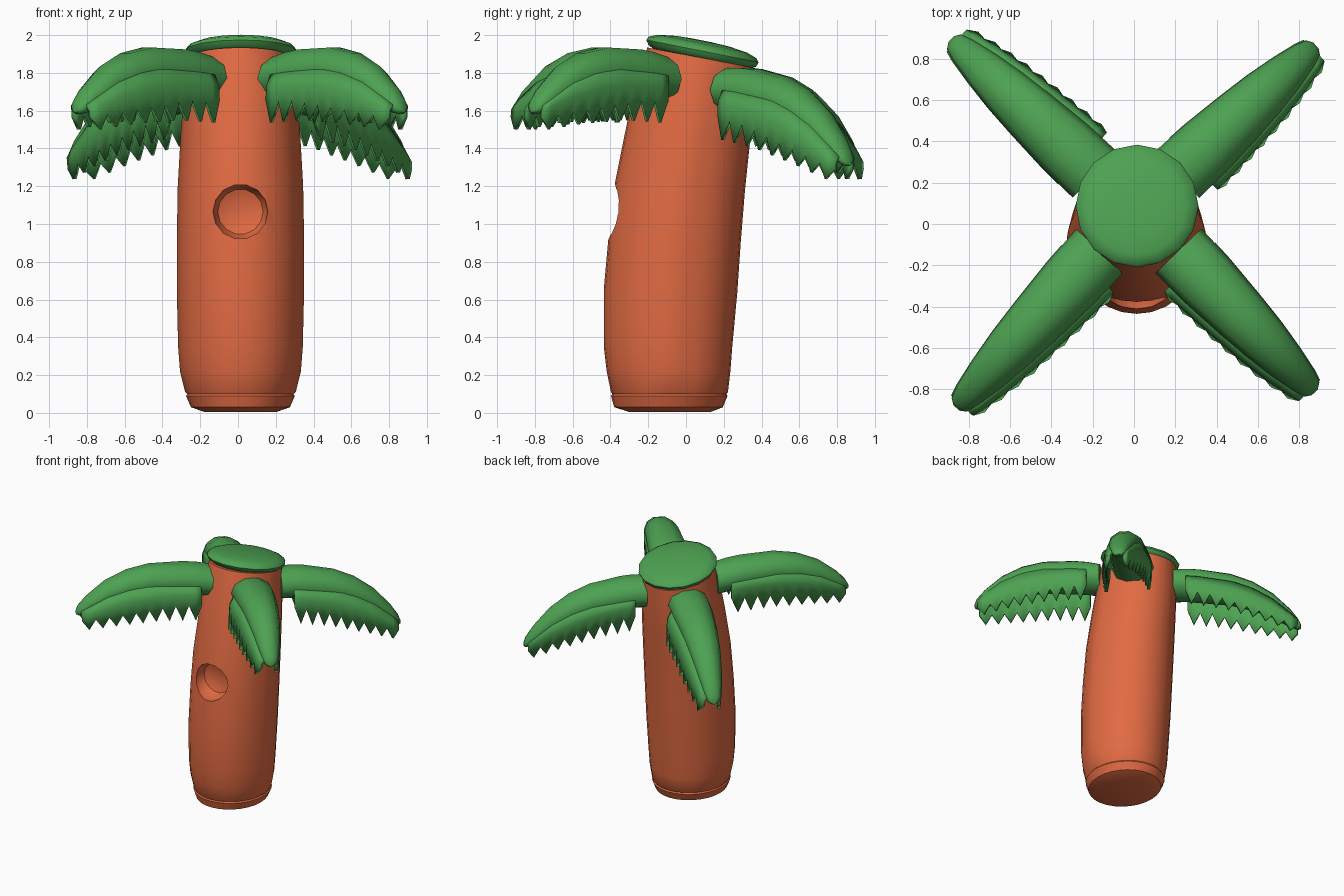
import bpy, bmesh, math
from mathutils import Vector

if "Cube" in bpy.data.objects:
    bpy.data.objects.remove(bpy.data.objects["Cube"])


def material(name, rgb):
    m = bpy.data.materials.new(name)
    m.diffuse_color = (*rgb, 1)
    m.use_nodes = True
    m.node_tree.nodes["Principled BSDF"].inputs["Base Color"].default_value = m.diffuse_color
    return m


ORANGE = material("trunk orange", (0.75, 0.145, 0.055))
GREEN = material("leaf green", (0.075, 0.36, 0.085))


def make_object(name, bm, mat, angle=40):
    bmesh.ops.recalc_face_normals(bm, faces=bm.faces[:])
    mesh = bpy.data.meshes.new(name)
    bm.to_mesh(mesh)
    bm.free()
    mesh.materials.append(mat)
    ob = bpy.data.objects.new(name, mesh)
    bpy.context.collection.objects.link(ob)
    smooth(ob, angle)
    return ob


def smooth(ob, angle=40):
    bpy.ops.object.select_all(action='DESELECT')
    ob.select_set(True)
    bpy.context.view_layer.objects.active = ob
    bpy.ops.object.shade_smooth_by_angle(angle=math.radians(angle))


def loft(rings):
    """Skin a list of closed rings and cap both ends."""
    bm = bmesh.new()
    rows = [[bm.verts.new(p) for p in r] for r in rings]
    n = len(rows[0])
    for a, b in zip(rows, rows[1:]):
        for i in range(n):
            j = (i + 1) % n
            bm.faces.new((a[i], a[j], b[j], b[i]))
    bm.faces.new(rows[0])
    bm.faces.new(rows[-1])
    return bm


def lerp(table, t):
    """Piecewise linear lookup in a list of (t, value) pairs."""
    for (t0, a), (t1, b) in zip(table, table[1:]):
        if t <= t1:
            return a + (b - a) * (t - t0) / (t1 - t0)
    return table[-1][1]


# Trunk: z, front y, back y, half width, tilt, seam ridge height
CX = 0.013
TRUNK = [
    (0.005, -0.30, 0.13, 0.19, 0, 0), (0.03, -0.38, 0.195, 0.262, 0, 0),
    (0.09, -0.397, 0.22, 0.288, 0, 0), (0.10, -0.39, 0.213, 0.28, 0, 0),
    (0.11, -0.397, 0.222, 0.285, 0, 0.008), (0.22, -0.42, 0.235, 0.308, 0, 0.012),
    (0.35, -0.435, 0.245, 0.318, 0, 0.012), (0.65, -0.435, 0.272, 0.325, 0.02, 0.012),
    (0.92, -0.41, 0.29, 0.325, 0.04, 0.012), (1.20, -0.375, 0.312, 0.32, 0.07, 0.012),
    (1.50, -0.312, 0.342, 0.303, 0.11, 0.012), (1.70, -0.262, 0.36, 0.288, 0.15, 0.01),
    (1.88, -0.205, 0.365, 0.268, 0.19, 0.006),
]
N = 28
rings = []
for z, y0, y1, w, tilt, ridge in TRUNK:
    ring = []
    for i in range(N):
        a = 2 * math.pi * i / N
        r = w + (ridge if i % (N // 2) == 0 else 0)
        dy = (y1 - y0) / 2 * math.sin(a)
        ring.append((CX + r * math.cos(a), (y0 + y1) / 2 + dy, z - tilt * dy))
    rings.append(ring)
trunk = make_object("trunk", loft(rings), ORANGE)

# Round hollow in the front of the trunk
hole = [[(CX + r * math.cos(2 * math.pi * i / 14), y, 1.065 + r * math.sin(2 * math.pi * i / 14))
         for i in range(14)]
        for y, r in ((-0.55, 0.145), (-0.34, 0.145), (-0.29, 0.12), (-0.27, 0.07))]
cutter = make_object("hollow_cutter", loft(hole), ORANGE)
mod = trunk.modifiers.new("hollow", 'BOOLEAN')
mod.operation = 'DIFFERENCE'
mod.solver = 'EXACT'
mod.object = cutter
bpy.context.view_layer.objects.active = trunk
bpy.ops.object.modifier_move_to_index(modifier="hollow", index=0)
bpy.ops.object.modifier_apply(modifier="hollow")
bpy.data.objects.remove(cutter)
smooth(trunk)

# Crown cap: a tilted cushion on the trunk
rings = []
for h, r in ((-0.015, 0.25), (0.005, 0.285), (0.03, 0.297), (0.05, 0.285),
             (0.07, 0.235), (0.083, 0.14), (0.087, 0.04)):
    rings.append([(0.015 + r * math.cos(math.pi * i / 8), 0.087 + r * math.sin(math.pi * i / 8),
                   1.885 + h - 0.2 * r * math.sin(math.pi * i / 8)) for i in range(16)])
make_object("crown_cap", loft(rings), GREEN, 50)

# Leaf profile along its length
TOP = [(0, 1.89), (0.1, 1.915), (0.2, 1.93), (0.45, 1.94), (0.62, 1.91), (0.78, 1.84),
       (0.92, 1.73), (0.98, 1.66), (1, 1.62)]
DEEP = [(0, 0.24), (0.2, 0.25), (0.45, 0.24), (0.62, 0.225), (0.78, 0.19), (0.92, 0.14),
        (0.98, 0.08), (1, 0.03)]
HALF = [(0, 0.155), (0.2, 0.152), (0.45, 0.135), (0.62, 0.12), (0.78, 0.098), (0.92, 0.07),
        (0.98, 0.05), (1, 0.02)]
VALLEY = [(0, 1.65), (0.3, 1.66), (0.6, 1.62), (0.8, 1.59), (1, 1.56)]
POINT = [(0, 1.53), (0.4, 1.55), (0.7, 1.53), (1, 1.49)]


def leaf(name, root, tip, side, drop, slope):
    root, tip = Vector((*root, 0)), Vector((*tip, 0))
    along = (tip - root).normalized()
    across = Vector((-along.y, along.x, 0)) * side

    def place(t, lateral, z):
        return root.lerp(tip, t) + across * lateral + Vector((0, 0, z - drop - slope * t))

    # Puffy body
    rings = []
    for t in (0, 0.1, 0.2, 0.32, 0.45, 0.62, 0.78, 0.92, 0.98, 1):
        h, w = lerp(DEEP, t) / 2, lerp(HALF, t)
        mid = lerp(TOP, t) - h
        rings.append([place(t, w * math.cos(math.pi * i / 5), mid + h * math.sin(math.pi * i / 5))
                      for i in range(10)])
    make_object(name + "_body", loft(rings), GREEN, 50)

    # Toothed fringe hanging from each long edge
    teeth, start, end = 9, 0.1, 0.97
    for label, sign, flare in (("outer", 1, 0.035), ("inner", -1, -0.02)):
        bm = bmesh.new()
        cols = []
        for k in range(teeth * 2 + 1):
            t = start + (end - start) * k / (teeth * 2)
            w, h = lerp(HALF, t), lerp(DEEP, t) / 2
            zt = lerp(TOP, t) - h
            zb = lerp(POINT if k % 2 else VALLEY, t)
            zm = max(lerp(VALLEY, t) + 0.01, zb)
            f = flare if k % 2 else flare * 0.6
            row = [(w * 0.9, zt), (w + flare * 0.5, (zt + zm) / 2), (w + f, zb)]
            cols.append([bm.verts.new(place(t, sign * x, z)) for x, z in row])
        for a, b in zip(cols, cols[1:]):
            for i in range(2):
                bm.faces.new((a[i], b[i], b[i + 1], a[i + 1]))
        ob = make_object(f"{name}_{label}_fringe", bm, GREEN, 40)
        sol = ob.modifiers.new("thickness", 'SOLIDIFY')
        sol.thickness = 0.025
        sol.offset = 0


leaf("front_left_leaf", (-0.165, -0.13), (-0.86, -0.89), 1, 0, 0)
leaf("front_right_leaf", (0.215, -0.13), (0.875, -0.815), -1, 0, 0)
leaf("back_left_leaf", (-0.19, 0.24), (-0.885, 0.895), -1, 0.06, 0.22)
leaf("back_right_leaf", (0.21, 0.24), (0.88, 0.865), -1, 0.06, 0.22)
